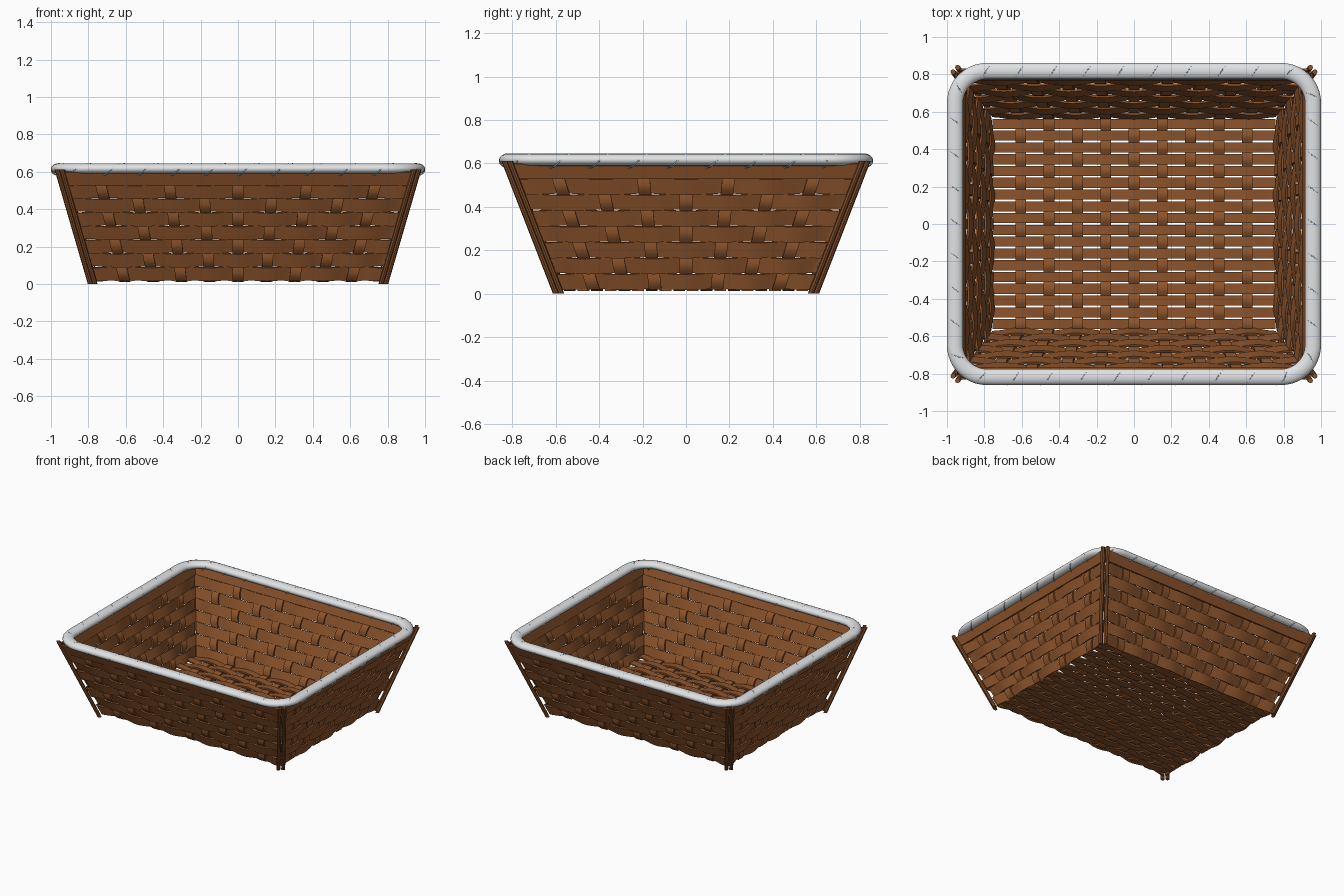
import bpy, bmesh, math
from mathutils import Vector

cube = bpy.data.objects.get("Cube")
if cube:
    bpy.data.objects.remove(cube, do_unlink=True)


def material(name, rgb, rough):
    m = bpy.data.materials.new(name)
    m.use_nodes = True
    m.diffuse_color = (*rgb, 1)
    bsdf = m.node_tree.nodes["Principled BSDF"]
    bsdf.inputs["Base Color"].default_value = (*rgb, 1)
    bsdf.inputs["Roughness"].default_value = rough
    return m


BROWN = material("wicker brown", (0.26, 0.088, 0.025), 0.7)
WHITE = material("rim white", (0.75, 0.76, 0.77), 0.6)
BLUE = material("cord pale blue", (0.5, 0.68, 0.8), 0.6)

BOTTOM, TOP = 0.02, 0.605          # wall heights
X0, X1 = 0.757, 0.94               # half width at bottom and top
Y0, Y1 = 0.567, 0.815              # half depth at bottom and top
THICK = 0.006                      # half thickness of a strip
WAVE = 0.010                       # weave amplitude
Z = Vector((0, 0, 1))


def lerp(a, b, t):
    return a + (b - a) * t


def finish(name, bm, mat):
    bmesh.ops.recalc_face_normals(bm, faces=bm.faces)
    me = bpy.data.meshes.new(name)
    bm.to_mesh(me)
    bm.free()
    me.materials.append(mat)
    ob = bpy.data.objects.new(name, me)
    bpy.context.collection.objects.link(ob)
    bpy.ops.object.select_all(action="DESELECT")
    ob.select_set(True)
    bpy.context.view_layer.objects.active = ob
    bpy.ops.object.shade_smooth_by_angle(angle=math.radians(35))
    return ob


def loft(bm, rings, closed=False):
    """Skin a list of point rings, capped unless closed."""
    loops = [[bm.verts.new(p) for p in ring] for ring in rings]
    n = len(loops[0])
    pairs = list(zip(loops, loops[1:]))
    if closed:
        pairs.append((loops[-1], loops[0]))
    else:
        bm.faces.new(loops[0])
        bm.faces.new(loops[-1])
    for a, b in pairs:
        for i in range(n):
            j = (i + 1) % n
            bm.faces.new((a[i], a[j], b[j], b[i]))


def weave(name, place, pitch, reach, rows, phase, fill, banded):
    """place(s, v, h): s counts stakes, v runs 0..1 across rows, h is the offset."""
    bm = bmesh.new()
    half = fill / rows / 2
    woven = rows - 1 if banded else rows

    def row_strip(v, height):
        rings = []
        for k in range(-reach * 6, reach * 6 + 1):
            s = k / 6
            h = height(s)
            rings.append([place(s, v + dv, h + dh) for dv, dh in
                          ((-half, -THICK), (half, -THICK), (half, THICK), (-half, THICK))])
        loft(bm, rings)

    # woven rows
    for r in range(woven):
        row_strip((r + 0.5) / rows,
                  lambda s: -WAVE * math.cos(math.pi * (s + r + phase)))
    # plain bands under the rim, inside and outside
    if banded:
        for side in (-1, 1):
            row_strip((rows - 0.5) / rows, lambda s: side * 0.013)
    # stakes running across the rows
    for i in range(1 - reach, reach):
        rings = []
        for k in range(woven * 6 + 1):
            v = k / 6 / rows
            h = WAVE * math.cos(math.pi * (i + k / 6 - 0.5 + phase))
            ds = 0.029 / pitch(v)
            rings.append([place(i + a * ds, v, h + b * THICK)
                          for a, b in ((-1, -1), (1, -1), (1, 1), (-1, 1))])
        loft(bm, rings)
    finish(name, bm, BROWN)


def wall(name, out, d0, d1, w0, w1, reach, phase):
    out = Vector(out)
    along = Z.cross(out)
    normal = (out * (TOP - BOTTOM) - Z * (d1 - d0)).normalized()

    def pitch(v):
        return lerp(w0, w1, v) / reach

    def place(s, v, h):
        return (along * s * pitch(v) + out * lerp(d0, d1, v)
                + Z * lerp(BOTTOM, TOP, v) + normal * h)

    weave(name, place, pitch, reach, 8, phase, 0.97, True)


# four sloping walls
wall("front_wall", (0, -1, 0), Y0, Y1, X0, X1, 5, 0)
wall("back_wall", (0, 1, 0), Y0, Y1, X0, X1, 5, 0)
wall("left_wall", (1, 0, 0), X0, X1, Y0, Y1, 4, 1)
wall("right_wall", (-1, 0, 0), X0, X1, Y0, Y1, 4, 1)

# woven floor
weave("floor", lambda s, v, h: Vector((s * X0 / 5, lerp(-Y0, Y0, v), 0.028 + h)),
      lambda v: X0 / 5, 5, 18, 0, 0.86, False)

# pair of thin poles at each corner
bm = bmesh.new()
for sx in (-1, 1):
    for sy in (-1, 1):
        for dx, dy in ((0.012, -0.012), (-0.012, 0.012)):
            rings = []
            for x, y, z in ((0.777, 0.587, 0.0), (0.955, 0.825, 0.612)):
                rings.append([Vector((sx * (x + dx + 0.014 * math.cos(a)),
                                      sy * (y + dy + 0.014 * math.sin(a)), z))
                              for a in (math.tau * k / 8 for k in range(8))])
            loft(bm, rings)
finish("corner_poles", bm, BROWN)

# rounded rectangular path of the rim: (point, outward direction)
RX, RY, RAD = 0.957, 0.818, 0.17
path = []
corners = ((1, 1), (-1, 1), (-1, -1), (1, -1))
for q, (sx, sy) in enumerate(corners):
    for k in range(13):
        a = math.pi / 2 * (q + k / 12)
        d = Vector((math.cos(a), math.sin(a), 0))
        path.append((Vector((sx * (RX - RAD), sy * (RY - RAD), 0)) + d * RAD, d))


def around(p, d, a, rx, rz, zc):
    return p + d * rx * math.cos(a) + Z * (zc + rz * math.sin(a))


# padded rim
bm = bmesh.new()
loft(bm, [[around(p, d, math.tau * k / 16, 0.043, 0.028, 0.617) for k in range(16)]
          for p, d in path], closed=True)
finish("rim", bm, WHITE)

# cord spiralling round the rim, showing along its underside
points, travelled = [], 0.0
for (p, d), (p2, d2) in zip(path, path[1:] + path[:1]):
    length = (p2 - p).length
    steps = max(1, round(length / 0.012))
    for k in range(steps):
        t = k / steps
        angle = math.tau * (travelled + length * t) / 0.18
        points.append(around(p.lerp(p2, t), d.lerp(d2, t).normalized(),
                             angle, 0.041, 0.031, 0.612))
    travelled += length
curve = bpy.data.curves.new("rim_cord", "CURVE")
curve.dimensions = "3D"
curve.bevel_depth = 0.0035
curve.bevel_resolution = 1
spline = curve.splines.new("POLY")
spline.points.add(len(points) - 1)
for sp, p in zip(spline.points, points):
    sp.co = (*p, 1)
spline.use_cyclic_u = True
curve.materials.append(BLUE)
bpy.context.collection.objects.link(bpy.data.objects.new("rim_cord", curve))
